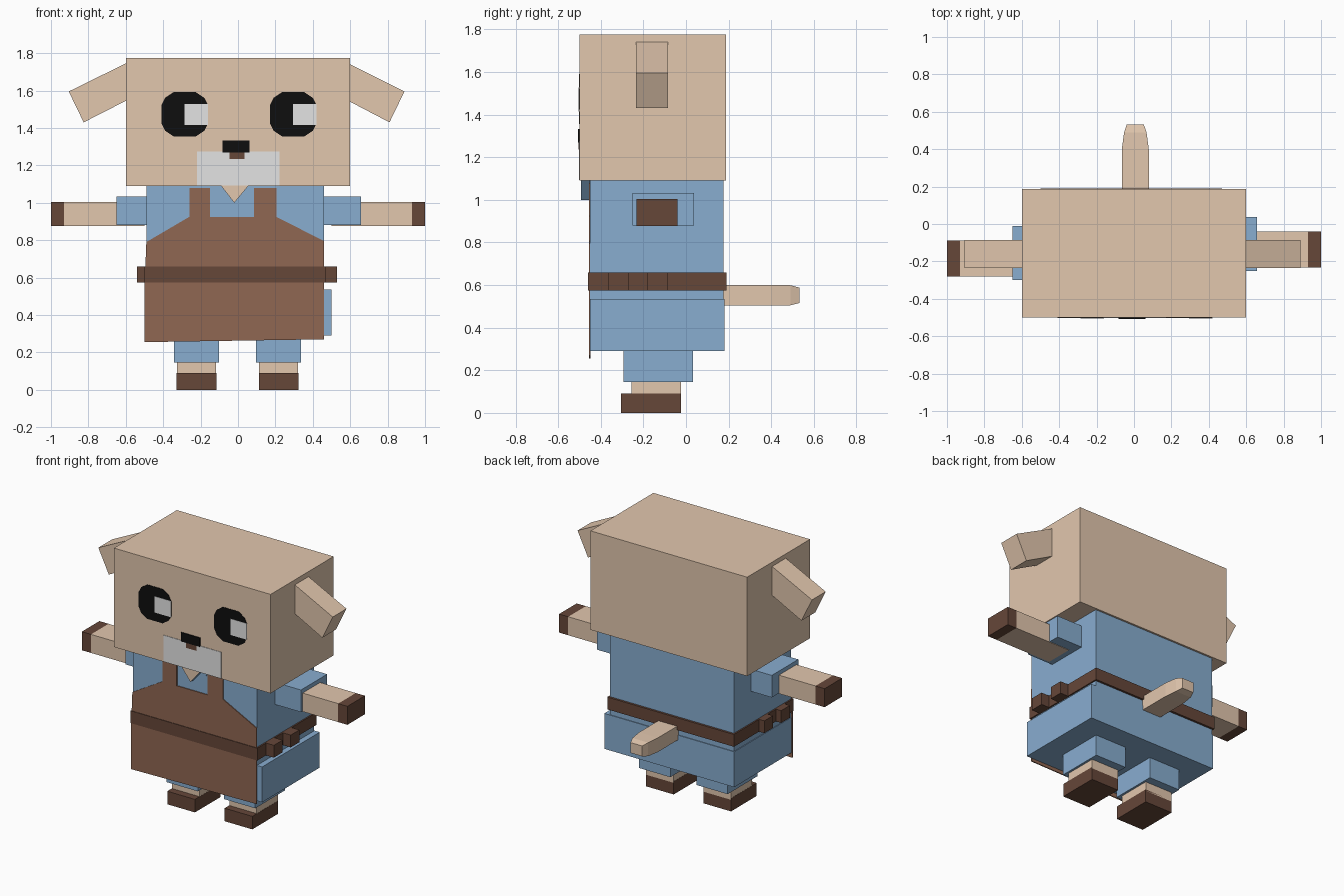
import bpy, bmesh

if "Cube" in bpy.data.objects:
    bpy.data.objects.remove(bpy.data.objects["Cube"])


def material(name, r, g, b):
    # convert display values to linear
    def lin(c):
        c /= 255
        return c / 12.92 if c <= 0.04045 else ((c + 0.055) / 1.055) ** 2.4
    m = bpy.data.materials.new(name)
    m.diffuse_color = (lin(r), lin(g), lin(b), 1)
    m.use_nodes = True
    m.node_tree.nodes["Principled BSDF"].inputs["Base Color"].default_value = m.diffuse_color
    return m


TAN = material("tan fur", 226, 199, 174)
BLUE = material("blue cloth", 136, 173, 208)
BROWN = material("brown leather", 144, 103, 82)
DARK = material("dark brown", 102, 71, 57)
BLACK = material("black", 14, 14, 14)
WHITE = material("white", 228, 228, 228)


def loft(name, rings, *mats):
    """Solid through a list of matching rings, capped at both ends."""
    bm = bmesh.new()
    vs = [[bm.verts.new(p) for p in ring] for ring in rings]
    n = len(vs[0])
    for a, b in zip(vs, vs[1:]):
        for i in range(n):
            j = (i + 1) % n
            bm.faces.new((a[i], a[j], b[j], b[i]))
    bm.faces.new(vs[0])
    bm.faces.new(vs[-1])
    bmesh.ops.recalc_face_normals(bm, faces=bm.faces)
    me = bpy.data.meshes.new(name)
    bm.to_mesh(me)
    bm.free()
    for m in mats:
        me.materials.append(m)
    ob = bpy.data.objects.new(name, me)
    bpy.context.collection.objects.link(ob)
    return ob


def prism(name, outline, y0, y1, *mats):
    """Front (x, z) outline extruded from y0 to y1."""
    return loft(name, [[(x, y, z) for x, z in outline] for y in (y0, y1)], *mats)


def box(name, x0, x1, y0, y1, z0, z1, mat):
    return prism(name, [(x0, z0), (x1, z0), (x1, z1), (x0, z1)], y0, y1, mat)


# head
box("head", -0.6, 0.6, -0.5, 0.188, 1.09, 1.775, TAN)
prism("ear_right", [(0.59, 1.745), (0.89, 1.595), (0.81, 1.43), (0.59, 1.545)],
      -0.235, -0.085, TAN)
prism("ear_left", [(-0.59, 1.75), (-0.905, 1.595), (-0.825, 1.43), (-0.59, 1.55)],
      -0.235, -0.085, TAN)

# face plates
for side, x in (("left", -0.285), ("right", 0.295)):
    w, h, zc = 0.125, 0.118, 1.473
    quarter = [(w, h - 0.07), (w - 0.02, h - 0.03), (w - 0.065, h)]
    pts = [(a, b) for a, b in quarter]
    pts += [(-a, b) for a, b in reversed(quarter)]
    pts += [(-a, -b) for a, b in quarter]
    pts += [(a, -b) for a, b in reversed(quarter)]
    prism("eye_" + side, [(x + a, zc + b) for a, b in pts], -0.503, -0.498, BLACK)
    box("eye_highlight_" + side, x, x + 0.124, -0.505, -0.498, 1.415, 1.527, WHITE)
box("muzzle", -0.22, 0.222, -0.503, -0.498, 1.092, 1.275, WHITE)
box("mouth", -0.045, 0.035, -0.505, -0.498, 1.235, 1.272, DARK)
box("nose", -0.083, 0.062, -0.507, -0.498, 1.27, 1.332, BLACK)

# clothes
box("torso", -0.49, 0.46, -0.45, 0.175, 0.53, 1.092, BLUE)
box("tunic_skirt", -0.495, 0.5, -0.45, 0.18, 0.29, 0.535, BLUE)
prism("apron", [(-0.5, 0.255), (0.46, 0.27), (0.46, 0.795), (0.205, 0.925),
                (0.205, 1.08), (0.085, 1.08), (0.085, 0.925), (-0.15, 0.925),
                (-0.15, 1.08), (-0.26, 1.08), (-0.26, 0.925), (-0.49, 0.79),
                (-0.5, 0.54)], -0.456, -0.449, BROWN)

# collar with an open neck painted on its front
prism("collar_band", [(-0.145, 1.09), (-0.02, 0.945), (0.105, 1.09)],
      -0.454, -0.449, BLUE)
neck = prism("collar", [(-0.09, 1.09), (-0.02, 1.0), (0.055, 1.09)],
             -0.492, -0.449, BLUE, TAN)
for f in neck.data.polygons:
    f.material_index = 1 if f.normal.y < -0.9 else 0

# belt and side pouches
box("belt", -0.5, 0.47, -0.46, 0.19, 0.575, 0.66, DARK)
for i, y in enumerate((-0.365, -0.18)):
    box(f"pouch_right_{i}", 0.46, 0.53, y, y + 0.095, 0.575, 0.66, DARK)
    box(f"pouch_left_{i}", -0.54, -0.49, y, y + 0.095, 0.575, 0.66, DARK)

# arms
box("sleeve_right", 0.45, 0.657, -0.25, 0.037, 0.88, 1.033, BLUE)
box("sleeve_left", -0.65, -0.48, -0.3, -0.01, 0.88, 1.033, BLUE)
box("arm_right", 0.5, 0.93, -0.232, -0.04, 0.877, 1.005, TAN)
box("arm_left", -0.93, -0.5, -0.28, -0.088, 0.877, 1.005, TAN)
box("paw_right", 0.93, 1.0, -0.232, -0.04, 0.877, 1.005, DARK)
box("paw_left", -1.0, -0.93, -0.28, -0.088, 0.877, 1.005, DARK)

# legs
for side, x in (("left", -0.222), ("right", 0.217)):
    box("trouser_" + side, x - 0.12, x + 0.12, -0.293, 0.033, 0.145, 0.3, BLUE)
    box("leg_" + side, x - 0.105, x + 0.105, -0.255, -0.024, 0.08, 0.15, TAN)
    box("foot_" + side, x - 0.106, x + 0.106, -0.305, -0.024, 0.0, 0.09, DARK)

# tail
loft("tail", [[(0.007 + sx * w, y, 0.552 + sz * h)
               for sx, sz in ((-1, -1), (1, -1), (1, 1), (-1, 1))]
              for y, w, h in ((0.17, 0.072, 0.049), (0.4, 0.072, 0.049),
                              (0.49, 0.06, 0.047), (0.533, 0.045, 0.036))], TAN)
